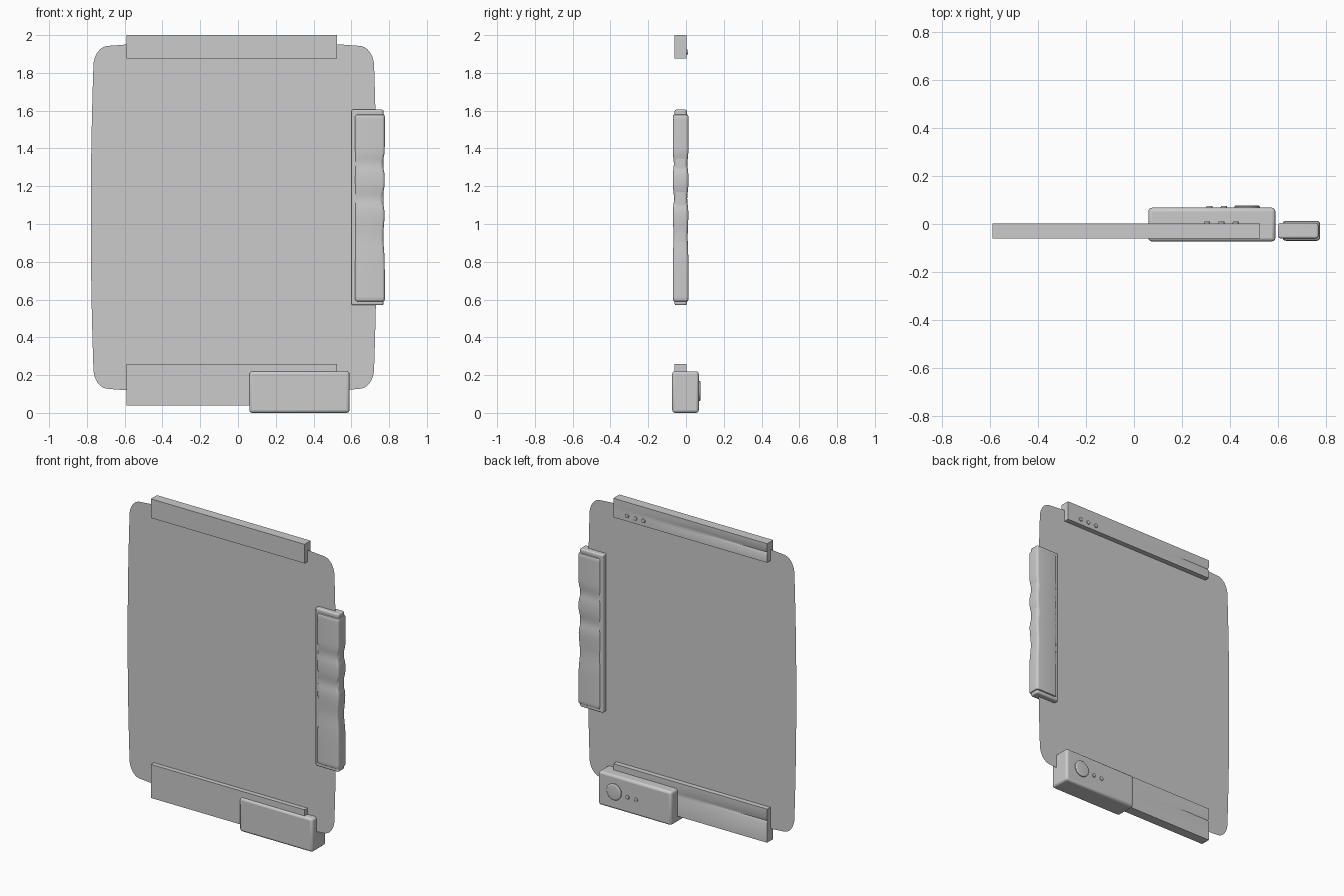
import bpy, bmesh, math

if "Cube" in bpy.data.objects:
    bpy.data.objects.remove(bpy.data.objects["Cube"])


def make_object(name, verts, faces, bevel=0.0, segments=3):
    mesh = bpy.data.meshes.new(name)
    mesh.from_pydata(verts, [], faces)
    bm = bmesh.new()
    bm.from_mesh(mesh)
    bmesh.ops.recalc_face_normals(bm, faces=bm.faces)
    bm.to_mesh(mesh)
    bm.free()
    ob = bpy.data.objects.new(name, mesh)
    bpy.context.collection.objects.link(ob)
    if bevel:
        mod = ob.modifiers.new("bevel", 'BEVEL')
        mod.width, mod.segments, mod.limit_method = bevel, segments, 'ANGLE'
    bpy.ops.object.select_all(action='DESELECT')
    ob.select_set(True)
    bpy.context.view_layer.objects.active = ob
    bpy.ops.object.shade_smooth_by_angle(angle=math.radians(35))
    return ob


def loft(name, rings, bevel=0.0):
    n = len(rings[0])
    faces = [tuple(range(n)), tuple(range((len(rings) - 1) * n, len(rings) * n))]
    for r in range(len(rings) - 1):
        for i in range(n):
            j = (i + 1) % n
            faces.append((r * n + i, r * n + j, (r + 1) * n + j, (r + 1) * n + i))
    return make_object(name, [v for ring in rings for v in ring], faces, bevel)


def rounded_rect(x0, x1, y0, y1, radius, z, steps=5):
    ring = []
    for cx, cy, start in ((x1 - radius, y1 - radius, 0), (x0 + radius, y1 - radius, 90),
                          (x0 + radius, y0 + radius, 180), (x1 - radius, y0 + radius, 270)):
        for i in range(steps + 1):
            a = math.radians(start + 90 * i / steps)
            ring.append((cx + radius * math.cos(a), cy + radius * math.sin(a), z))
    return ring


def box(name, x0, x1, y0, y1, z0, z1, bevel):
    ring = [(x0, y0), (x1, y0), (x1, y1), (x0, y1)]
    return loft(name, [[(x, y, z) for x, y in ring] for z in (z0, z1)], bevel)


def rail(name, z0, z1, groove):
    # straight bar with a shallow groove along its back that deepens to one end
    rings = []
    for x, depth in ((-0.59, 0.008), (-0.1, 0.005), (0.27, 0.0005), (0.525, 0.0005)):
        profile = [(-0.06, z0), (-0.06, z1), (0.003, z1), (0.003, groove + 0.012),
                   (0.003 - depth, groove), (0.003, groove - 0.012), (0.003, z0)]
        rings.append([(x, y, z) for y, z in profile])
    return loft(name, rings)


def disc(name, x, z, y, radius, height, segments=32):
    # low domed knob facing backwards
    rings = []
    for r, h in ((1, -0.006), (1, height * 0.5), (0.92, height * 0.9), (0.8, height)):
        rings.append([(x + r * radius * math.cos(2 * math.pi * i / segments), y + h,
                       z + r * radius * math.sin(2 * math.pi * i / segments))
                      for i in range(segments)])
    return loft(name, rings)


# Thin sheet with slightly bowed sides and rounded corners
cx, cz, hw, hh = -0.0225, 1.035, 0.757, 0.935
quarter = []
for i in range(7):                       # bowed side
    t = i / 6
    quarter.append((hw - 0.014 * t * t, 0.80 * t))
for i in range(1, 9):                    # rounded corner
    a = math.radians(90 * i / 8)
    quarter.append((hw - 0.094 + 0.08 * math.cos(a), 0.80 + 0.108 * math.sin(a)))
for i in range(1, 7):                    # bowed top
    x = (hw - 0.094) * (1 - i / 6)
    quarter.append((x, hh - 0.027 * (x / (hw - 0.094)) ** 2))
half = quarter + [(-x, z) for x, z in quarter[-2::-1]]
outline = half + [(x, -z) for x, z in half[-2:0:-1]]
make_object("sheet", [(cx + x, -0.03, cz + z) for x, z in outline],
            [tuple(range(len(outline)))])

# Top and bottom rails
rail("top_rail", 1.875, 2.0, 1.94)
rail("bottom_rail", 0.04, 0.26, 0.18)
for i, x in enumerate((0.305, 0.365, 0.425)):
    disc(f"rail_stud_{i + 1}", x, 1.91, 0.003, 0.013, 0.007, 16)

# Control box with button and studs
box("control_box", 0.06, 0.59, -0.073, 0.068, 0.0, 0.22, 0.015)
disc("control_button", 0.472, 0.115, 0.068, 0.053, 0.010)
for i, x in enumerate((0.315, 0.375)):
    disc(f"control_stud_{i + 1}", x, 0.105, 0.068, 0.013, 0.007, 16)

# Side handle: inner core and finger grip
loft("handle_core", [rounded_rect(0.60, 0.77, -0.06, 0.004, 0.012, z)
                     for z in (0.57, 1.605)], 0.008)


def dip(z):
    return sum(d * math.exp(-((z - c) / w) ** 2)
               for c, d, w in ((1.32, 0.011, 0.04), (1.135, 0.013, 0.045), (0.93, 0.008, 0.08)))


rings = []
levels = [(0.59, 0.008), (0.593, 0.003), (0.60, 0.0)]
levels += [(0.60 + 0.97 * i / 60, 0.0) for i in range(1, 60)]
levels += [(1.57, 0.0), (1.577, 0.003), (1.58, 0.008)]
for z, inset in levels:
    d = dip(z)
    rings.append(rounded_rect(0.62 + inset, 0.777 - inset - d, -0.07 + inset + d * 0.5,
                              0.013 - inset - d * 0.5, 0.014, z))
loft("finger_grip", rings)
